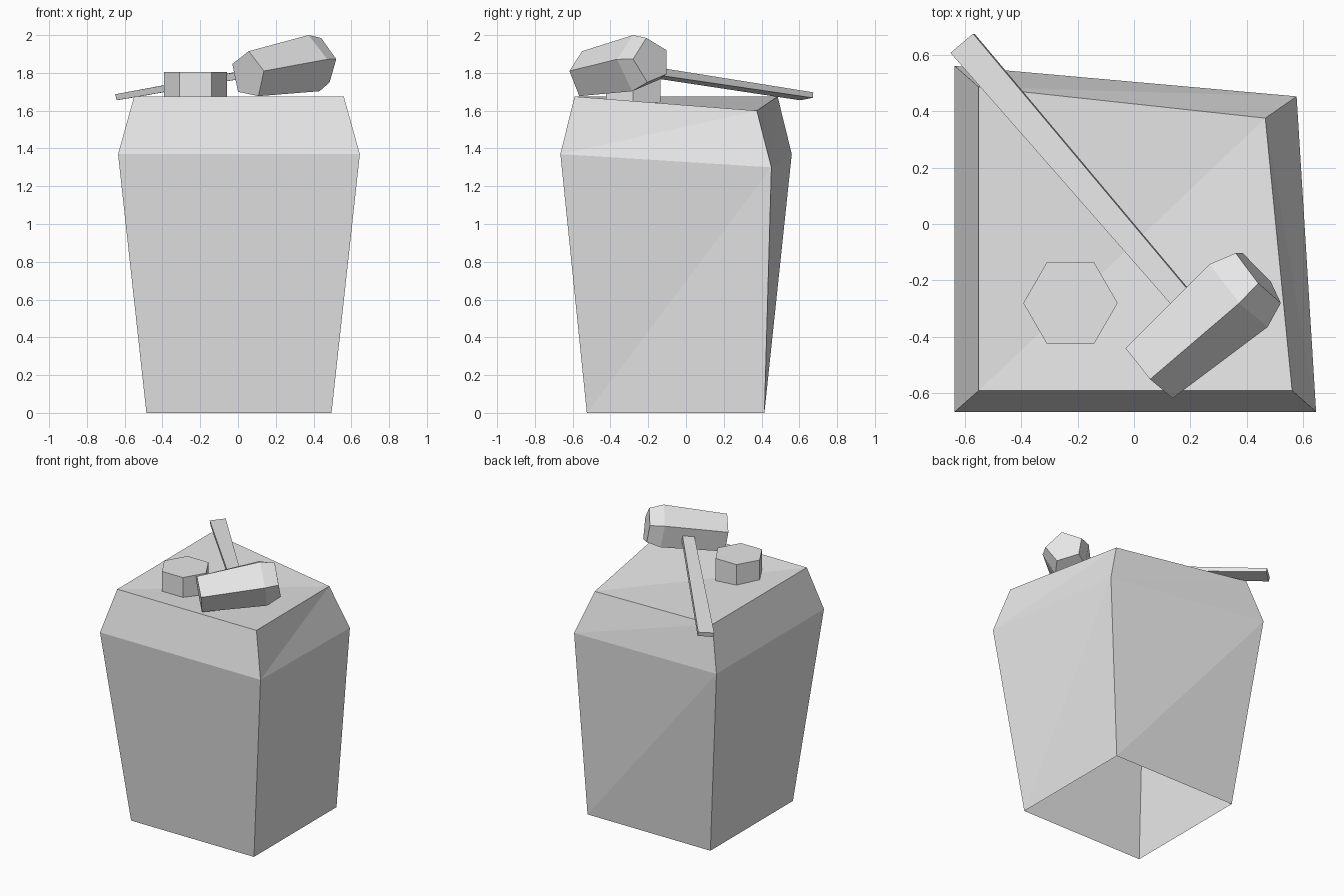
import bpy
import bmesh
import math

if "Cube" in bpy.data.objects:
    bpy.data.objects.remove(bpy.data.objects["Cube"])

stone = bpy.data.materials.new("light_grey")
stone.diffuse_color = (0.8, 0.8, 0.8, 1)
stone.use_nodes = True
stone.node_tree.nodes["Principled BSDF"].inputs["Base Color"].default_value = stone.diffuse_color


def loft(name, rings, cap_start=True, cap_end=True, diagonals=()):
    """Bridge matching rings of points; a (ring, side) in diagonals is split into triangles."""
    bm = bmesh.new()
    loops = [[bm.verts.new(p) for p in ring] for ring in rings]
    n = len(loops[0])
    for r in range(len(loops) - 1):
        low, high = loops[r], loops[r + 1]
        for i in range(n):
            j = (i + 1) % n
            if (r, i) in diagonals:
                bm.faces.new((low[i], low[j], high[j]))
                bm.faces.new((low[i], high[j], high[i]))
            else:
                bm.faces.new((low[i], low[j], high[j], high[i]))
    if cap_start:
        bm.faces.new(loops[0][::-1])
    if cap_end:
        if n == 4 and diagonals:
            a, b, c, d = loops[-1]
            bm.faces.new((a, b, c))
            bm.faces.new((a, c, d))
        else:
            bm.faces.new(loops[-1])
    if cap_start and cap_end:
        bmesh.ops.recalc_face_normals(bm, faces=bm.faces[:])
    mesh = bpy.data.meshes.new(name)
    bm.to_mesh(mesh)
    bm.free()
    mesh.materials.append(stone)
    obj = bpy.data.objects.new(name, mesh)
    bpy.context.collection.objects.link(obj)
    return obj


# Tapered block, open underneath, with one sunken back corner
# (corners run front left, front right, back right, back left)
base = [(-.485, -.525, 0), (.495, -.525, 0), (.495, .415, 0), (-.485, .415, 0)]
shoulder = [(-.635, -.665, 1.37), (.645, -.665, 1.37), (.576, .452, 1.30), (-.635, .56, 1.37)]
top = [(-.55, -.59, 1.675), (.56, -.59, 1.675), (.465, .375, 1.60), (-.55, .485, 1.675)]
loft("block", [base, shoulder, top], cap_start=False,
     diagonals={(0, 1), (0, 2), (1, 1), (1, 2)})

# Short hexagonal peg on top of the block
hexagon = [(-.225 + .167 * math.cos(k * math.pi / 3),
            -.28 + .167 * math.sin(k * math.pi / 3)) for k in range(6)]
loft("peg", [[(x, y, z) for x, y in hexagon] for z in (1.64, 1.805)])

# Five-sided mallet head, flaring towards a chamfered far end
near_end = [(.137, -.617, 1.81), (.057, -.55, 1.915), (-.03, -.44, 1.847),
            (0, -.443, 1.70), (.108, -.565, 1.677)]
flare = [(.473, -.365, 1.872), (.373, -.28, 2.0), (.268, -.142, 1.925),
         (.30, -.14, 1.765), (.432, -.285, 1.703)]
far_end = [(.52, -.28, 1.873), (.44, -.21, 1.985), (.36, -.103, 1.92),
           (.385, -.103, 1.793), (.485, -.205, 1.75)]
loft("mallet_head", [near_end, flare, far_end])

# Flat handle running from inside the head past the back left corner
grip = [(-.65, .606, 1.687), (-.57, .674, 1.697), (-.563, .672, 1.668), (-.643, .604, 1.655)]
neck = [(.19, -.352, 1.84), (.243, -.295, 1.852), (.25, -.297, 1.81), (.197, -.354, 1.80)]
loft("mallet_handle", [grip, neck])
